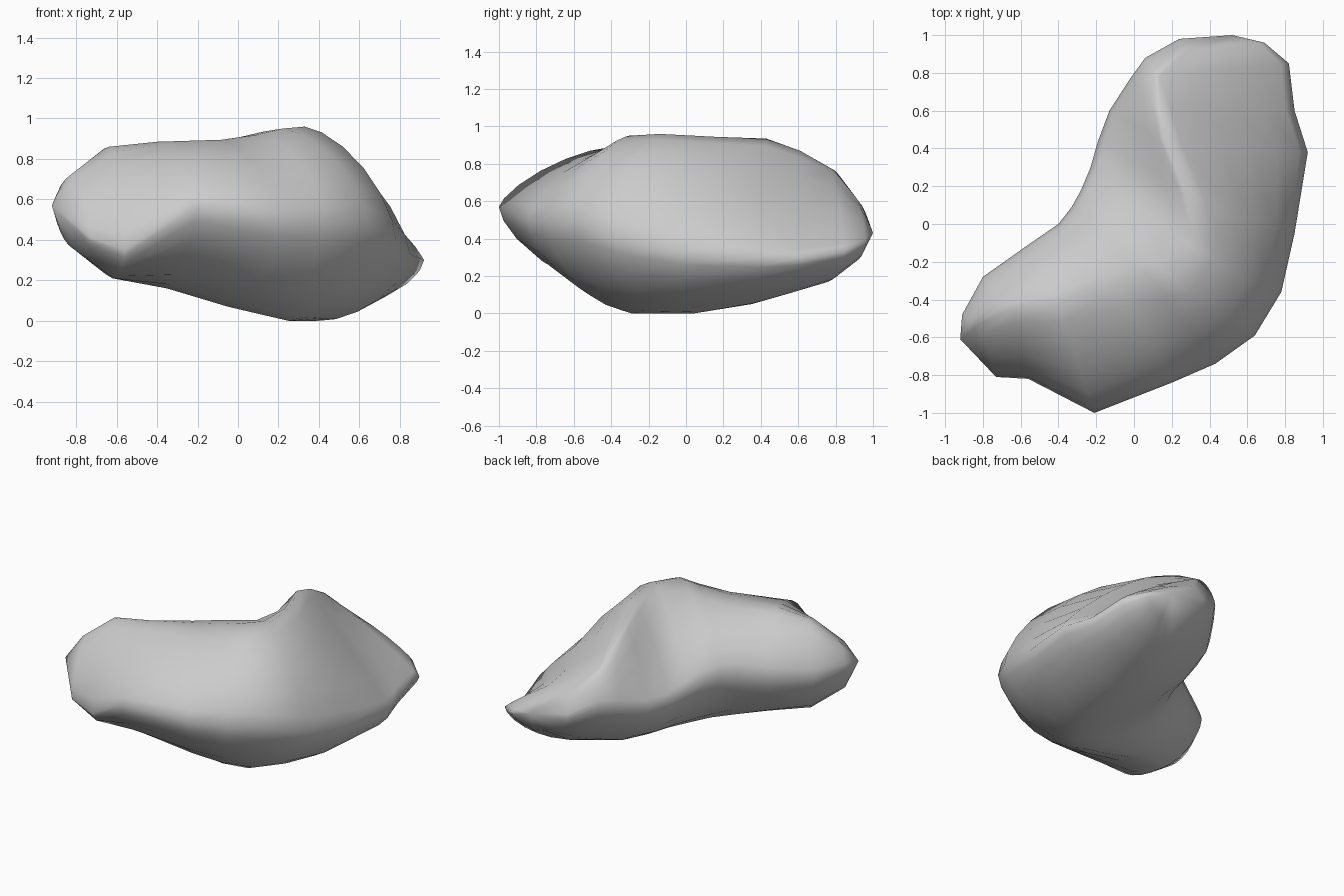
import bpy
import bmesh
from math import cos, sin, pi
from mathutils import Vector

cube = bpy.data.objects.get("Cube")
if cube:
    bpy.data.objects.remove(cube)

# Matte stone colour
stone = bpy.data.materials.new("grey_stone")
stone.use_nodes = True
grey = (0.6, 0.6, 0.6, 1)
stone.diffuse_color = grey
shader = stone.node_tree.nodes["Principled BSDF"]
shader.inputs["Base Color"].default_value = grey
shader.inputs["Roughness"].default_value = 0.9

# Guide lines running along the bent body, one point per section
outer_rim = [(-.73, -.81, .41), (-.56, -.82, .35), (-.21, -1, .57), (.2, -.84, .5),
             (.43, -.74, .49), (.64, -.59, .48), (.78, -.36, .4), (.85, -.05, .33),
             (.92, .38, .3), (.85, .6, .3), (.82, .85, .34), (.69, .96, .38)]
ridge = [(-.82, -.53, .72), (-.64, -.45, .86), (-.4, -.43, .885), (-.08, -.33, .895),
         (.1, -.3, .92), (.22, -.31, .95), (.33, -.14, .96), (.29, .15, .945),
         (.17, .43, .935), (.14, .61, .87), (.13, .78, .77), (.28, .92, .6)]
inner_rim = [(-.91, -.48, .57), (-.8, -.28, .55), (-.56, -.11, .55), (-.4, 0, .56),
             (-.33, .09, .56), (-.28, .18, .55), (-.23, .3, .52), (-.19, .44, .49),
             (-.13, .6, .49), (-.02, .77, .53), (.06, .88, .56), (.24, .98, .47)]
keel = [(-.82, -.6, .36), (-.62, -.5, .21), (-.35, -.42, .16), (-.05, -.38, .07),
        (.12, -.36, .03), (.25, -.29, 0), (.34, -.12, 0), (.4, .04, 0),
        (.4, .35, .05), (.42, .55, .11), (.45, .74, .17), (.5, .9, .28)]
first_tip = Vector((-.92, -.61, .57))
last_tip = Vector((.52, 1, .43))

# Roundness of the upper flanks along the body, and of the underside
outer_round = (1.6, 1.6, 1.4, 1.6, 1.7, 1.65, 1.6, 1.5, 1.2, 1.05, 1.1, 1.2)
inner_round = (1.4, 1.4, 1.6, 1.75, 1.7, 1.6, 1.3, 1.2, 1.2, 1.3, 1.4, 1.3)
UNDER_INNER, UNDER_OUTER = 1.7, 1.6
STEPS = 6


def section(outer, top, inner, bottom, outer_power, inner_power):
    """Closed ring through four guide points, joined by rounded quarters."""
    ring = []
    corners = [Vector(p) for p in (outer, top, inner, bottom)]
    powers = (outer_power, inner_power, UNDER_INNER, UNDER_OUTER)
    mid_height = (corners[0].z + corners[2].z) / 2
    for q, power in enumerate(powers):
        a, b = corners[q], corners[(q + 1) % 4]
        rim, pole = (a, b) if q % 2 == 0 else (b, a)
        hub = Vector((pole.x, pole.y, (mid_height + rim.z) / 2))
        for s in range(STEPS):
            t = s / STEPS * pi / 2
            u, v = cos(t) ** (2 / power), sin(t) ** (2 / power)
            ring.append(hub + (a - hub) * u + (b - hub) * v)
    return ring


bm = bmesh.new()
guides = zip(outer_rim, ridge, inner_rim, keel, outer_round, inner_round)
rings = [[bm.verts.new(p) for p in section(*g)] for g in guides]
count = len(rings[0])

# Skin between neighbouring sections
for near, far in zip(rings, rings[1:]):
    for i in range(count):
        j = (i + 1) % count
        bm.faces.new((near[i], near[j], far[j], far[i]))

# Pointed caps
for ring, tip in ((rings[0], first_tip), (rings[-1], last_tip)):
    point = bm.verts.new(tip)
    for i in range(count):
        bm.faces.new((point, ring[i], ring[(i + 1) % count]))

bmesh.ops.recalc_face_normals(bm, faces=bm.faces)
mesh = bpy.data.meshes.new("boulder")
bm.to_mesh(mesh)
bm.free()
mesh.materials.append(stone)
mesh.shade_smooth()

boulder = bpy.data.objects.new("boulder", mesh)
bpy.context.collection.objects.link(boulder)
